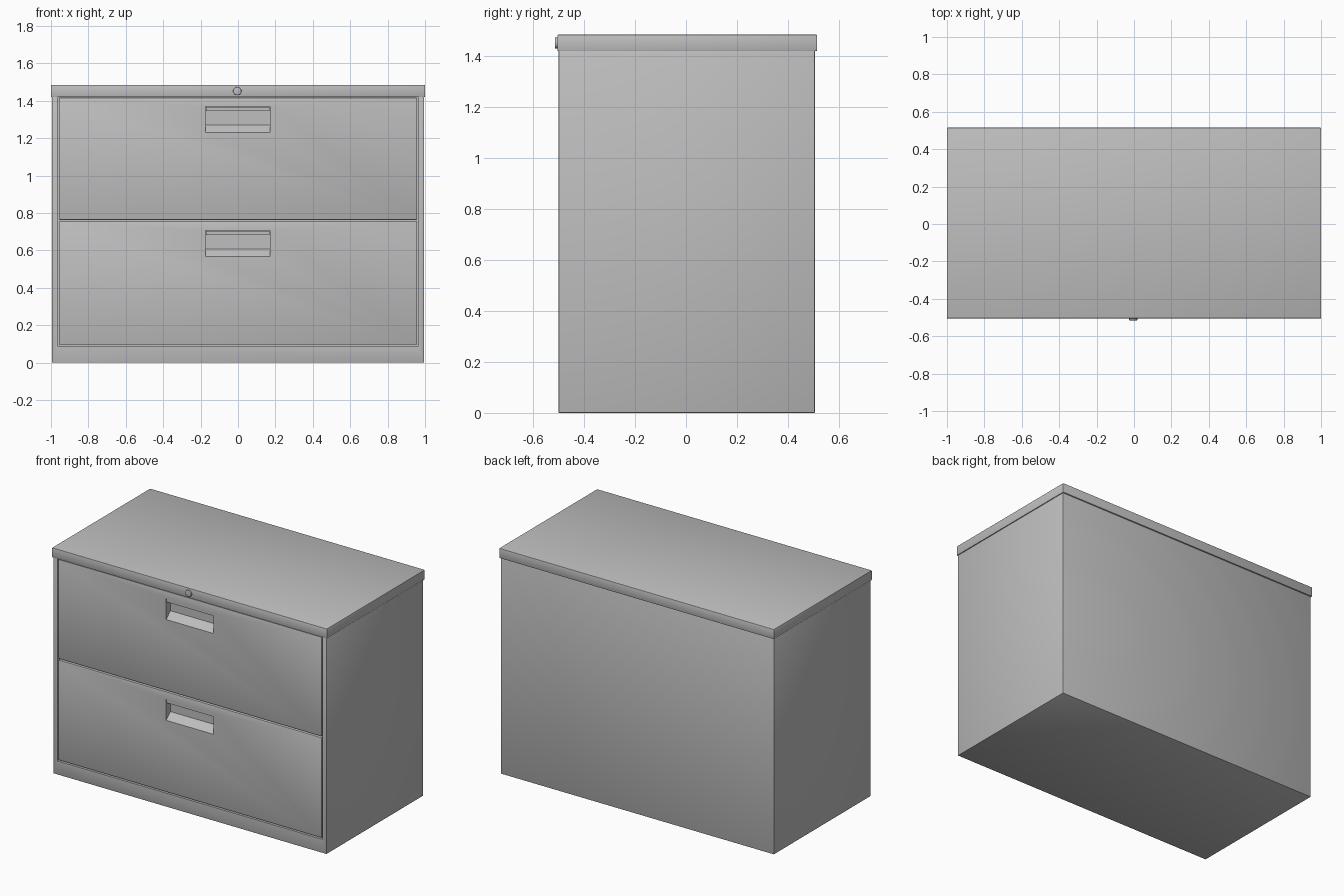
import bpy, bmesh
from mathutils import Matrix

if "Cube" in bpy.data.objects:
    bpy.data.objects.remove(bpy.data.objects["Cube"], do_unlink=True)

grey = bpy.data.materials.new("cabinet grey")
grey.use_nodes = True
grey.diffuse_color = (0.52, 0.52, 0.52, 1)
grey.node_tree.nodes["Principled BSDF"].inputs["Base Color"].default_value = grey.diffuse_color


def finish(name, bm, bevel=0.0):
    if bevel:
        bmesh.ops.bevel(bm, geom=bm.edges[:], offset=bevel, segments=2,
                        profile=0.5, affect='EDGES')
    bmesh.ops.recalc_face_normals(bm, faces=bm.faces[:])
    mesh = bpy.data.meshes.new(name)
    bm.to_mesh(mesh)
    bm.free()
    mesh.materials.append(grey)
    obj = bpy.data.objects.new(name, mesh)
    bpy.context.collection.objects.link(obj)
    return obj


def prism(name, x0, x1, profile, bevel=0.0):
    """Side profile of (y, z) points swept from x0 to x1."""
    bm = bmesh.new()
    face = bm.faces.new([bm.verts.new((x0, y, z)) for y, z in profile])
    swept = bmesh.ops.extrude_face_region(bm, geom=[face])["geom"]
    bmesh.ops.translate(bm, vec=(x1 - x0, 0, 0),
                        verts=[v for v in swept if isinstance(v, bmesh.types.BMVert)])
    return finish(name, bm, bevel)


def box(name, x0, x1, y0, y1, z0, z1, bevel=0.0):
    return prism(name, x0, x1, [(y0, z0), (y1, z0), (y1, z1), (y0, z1)], bevel)


def carve(obj, cutter):
    cutter.hide_render = True
    mod = obj.modifiers.new("cut", 'BOOLEAN')
    mod.operation = 'DIFFERENCE'
    mod.solver = 'EXACT'
    mod.object = cutter
    bpy.context.view_layer.objects.active = obj
    bpy.ops.object.modifier_apply(modifier=mod.name)
    bpy.data.objects.remove(cutter, do_unlink=True)


def smooth(obj):
    bpy.ops.object.select_all(action='DESELECT')
    obj.select_set(True)
    bpy.context.view_layer.objects.active = obj
    bpy.ops.object.shade_smooth_by_angle(angle=0.6)


# Case with a drawer opening in the front
FRONT = -0.50
case = box("case", -0.994, 0.994, FRONT, 0.506, 0, 1.425, 0.003)
carve(case, box("opening_cutter", -0.965, 0.965, -0.6, -0.43, 0.09, 1.5))

# Overhanging top
smooth(box("top_panel", -1, 1, -0.505, 0.515, 1.42, 1.485, 0.004))

# Two drawer fronts with recessed pulls
for name, bottom, top, pull in (("lower", 0.097, 0.756, 0.567),
                                ("upper", 0.764, 1.417, 1.230)):
    drawer = box(name + "_drawer", -0.957, 0.957, FRONT + 0.001, -0.43, bottom, top, 0.004)
    recess = [(-0.55, pull), (FRONT, pull), (-0.455, pull + 0.042),
              (-0.455, pull + 0.139), (-0.55, pull + 0.139)]
    carve(drawer, prism("recess_cutter", -0.173, 0.170, recess))
    smooth(drawer)
    # Finger lip across the top of the pull
    box(name + "_pull_lip", -0.172, 0.169, FRONT + 0.003, -0.485,
        pull + 0.116, pull + 0.138)

# Round lock in the top edge
bm = bmesh.new()
bmesh.ops.create_cone(bm, cap_ends=True, segments=32, radius1=0.022, radius2=0.022,
                      depth=0.02, matrix=Matrix.Translation((-0.004, -0.505, 1.452))
                      @ Matrix.Rotation(1.5708, 4, 'X'))
rim = [e for e in bm.edges if all(v.co.y < -0.51 for v in e.verts)]
bmesh.ops.bevel(bm, geom=rim, offset=0.004, segments=2, profile=0.5, affect='EDGES')
smooth(finish("lock", bm))
smooth(case)
